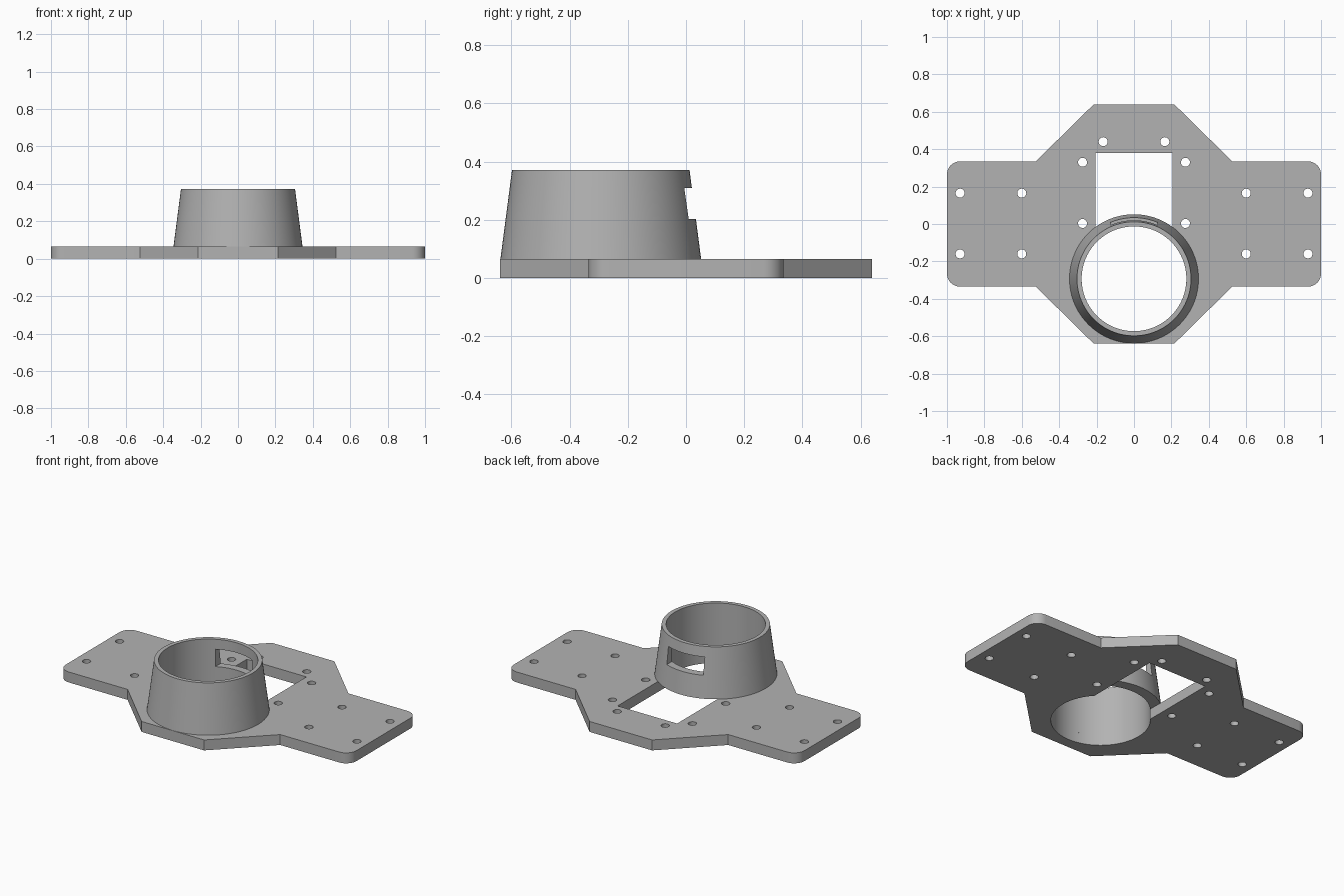
import bpy, bmesh, math
from math import cos, sin, pi

if "Cube" in bpy.data.objects:
    bpy.data.objects.remove(bpy.data.objects["Cube"])

THICK, TOP = 0.065, 0.372            # plate thickness, socket rim height
RING_Y, BORE = -0.293, 0.28          # socket centre and bore radius
SEGS = 96

grey = bpy.data.materials.new("plain grey")
grey.use_nodes = True
colour = (0.45, 0.45, 0.45, 1)
grey.diffuse_color = colour
grey.node_tree.nodes["Principled BSDF"].inputs["Base Color"].default_value = colour


def arc(cx, cy, r, a0, a1, n):
    return [(cx + r * cos(a0 + (a1 - a0) * i / n), cy + r * sin(a0 + (a1 - a0) * i / n))
            for i in range(n + 1)]


def activate(ob):
    bpy.ops.object.select_all(action='DESELECT')
    ob.select_set(True)
    bpy.context.view_layer.objects.active = ob


# Plate outline: one quarter, mirrored into the other three
quarter = arc(0.93, 0.265, 0.07, 0, pi / 2, 8) + [(0.525, 0.335), (0.215, 0.64)]
half = quarter + [(-x, y) for x, y in reversed(quarter)]
outline = half + [(-x, -y) for x, y in half]

# Round bore joined with the rectangular opening behind it
SLOT = 0.205
meet = math.acos(SLOT / BORE)
opening = arc(0, RING_Y, BORE, pi - meet, 2 * pi + meet, SEGS) + [(SLOT, 0.38), (-SLOT, 0.38)]

# Screw holes, mirrored left and right
spots = [(0.6, 0.165), (0.6, -0.16), (0.93, 0.165), (0.93, -0.16),
         (0.275, 0.33), (0.275, 0.003), (0.165, 0.44)]
holes = [arc(s * x, y, 0.024, 0, 2 * pi * 23 / 24, 23) for x, y in spots for s in (1, -1)]

# Mounting plate as a filled, extruded flat curve
curve = bpy.data.curves.new("mounting_plate", 'CURVE')
curve.dimensions = '2D'
curve.fill_mode = 'BOTH'
curve.extrude = THICK / 2
for loop in [outline, opening] + holes:
    spline = curve.splines.new('POLY')
    spline.points.add(len(loop) - 1)
    for p, (x, y) in zip(spline.points, loop):
        p.co = (x, y, THICK / 2, 1)
    spline.use_cyclic_u = True
plate = bpy.data.objects.new("mounting_plate", curve)
bpy.context.collection.objects.link(plate)
activate(plate)
bpy.ops.object.convert(target='MESH')
plate = bpy.context.object
bm = bmesh.new()
bm.from_mesh(plate.data)
bmesh.ops.remove_doubles(bm, verts=bm.verts, dist=0.0001)
bmesh.ops.recalc_face_normals(bm, faces=bm.faces)
bm.to_mesh(plate.data)
bm.free()

# Tapered socket: a four-point section turned around the bore axis
section = [(BORE, THICK), (0.345, THICK), (0.305, TOP), (BORE, TOP)]
bm = bmesh.new()
rings = [[bm.verts.new((r * cos(a), RING_Y + r * sin(a), z)) for r, z in section]
         for a in (2 * pi * i / SEGS for i in range(SEGS))]
for i in range(SEGS):
    here, there = rings[i], rings[(i + 1) % SEGS]
    for j in range(4):
        k = (j + 1) % 4
        bm.faces.new((here[j], there[j], there[k], here[k]))
bmesh.ops.recalc_face_normals(bm, faces=bm.faces)
mesh = bpy.data.meshes.new("tapered_socket")
bm.to_mesh(mesh)
bm.free()
socket = bpy.data.objects.new("tapered_socket", mesh)
bpy.context.collection.objects.link(socket)

# Window through the back wall of the socket
bpy.ops.mesh.primitive_cube_add(size=1, location=(0, 0, 0.256))
cutter = bpy.context.object
cutter.name = "window_cutter"
cutter.scale = (0.25, 0.3, 0.108)
cutter.hide_render = True
cut = socket.modifiers.new("window", 'BOOLEAN')
cut.operation = 'DIFFERENCE'
cut.solver = 'EXACT'
cut.object = cutter
activate(socket)
bpy.ops.object.modifier_apply(modifier=cut.name)
bpy.data.objects.remove(cutter)

# Colour and shading
for ob in (plate, socket):
    ob.data.materials.clear()
    ob.data.materials.append(grey)
    activate(ob)
    bpy.ops.object.shade_smooth_by_angle(angle=math.radians(30))
